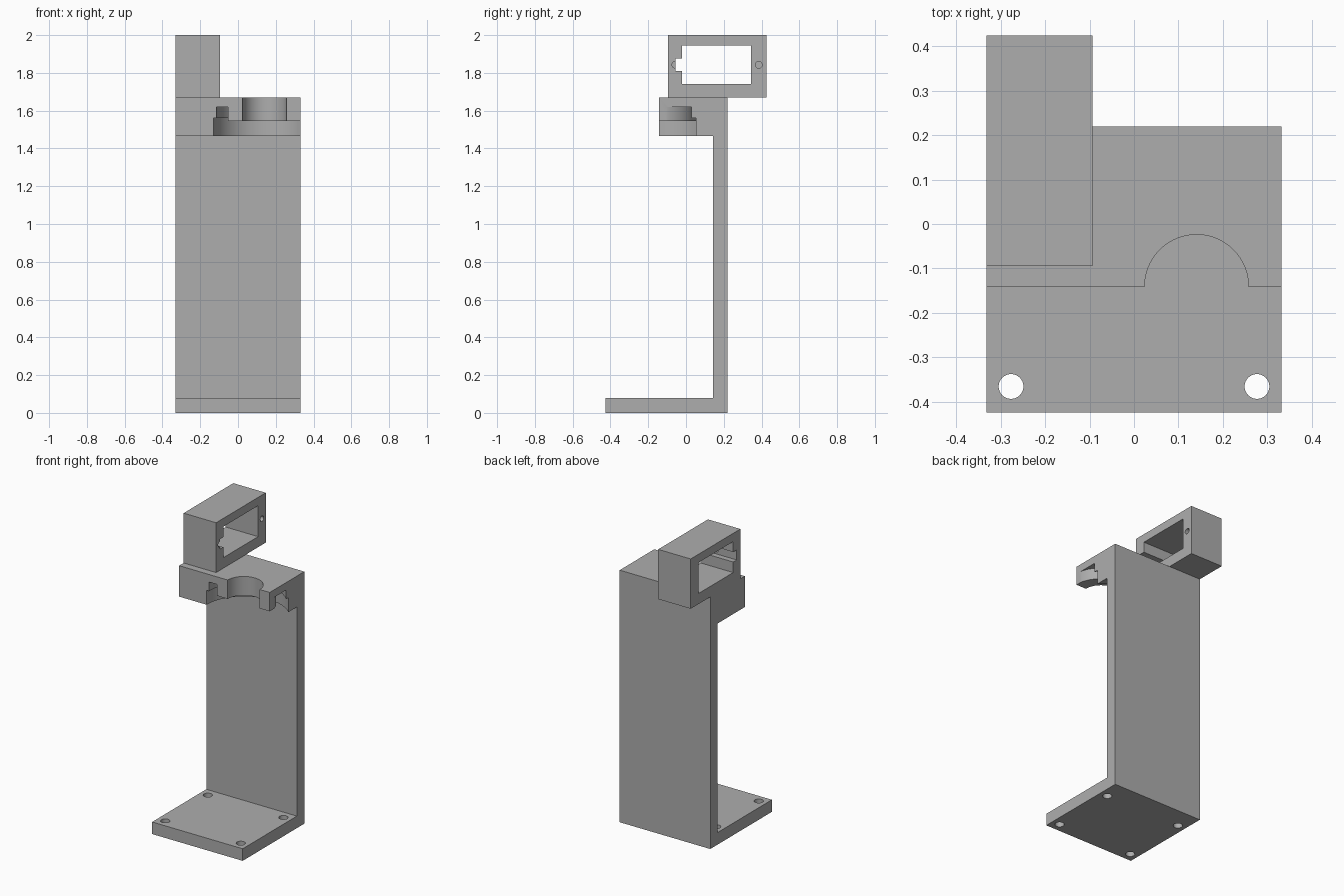
import bpy, bmesh
from math import tau
from mathutils import Matrix, Vector

default = bpy.data.objects.get("Cube")
if default:
    bpy.data.objects.remove(default, do_unlink=True)

# Single grey plastic
GREY = (0.42, 0.42, 0.42, 1)
grey = bpy.data.materials.new("grey plastic")
grey.use_nodes = True
grey.diffuse_color = GREY
grey.node_tree.nodes["Principled BSDF"].inputs["Base Color"].default_value = GREY


def make(name, bm):
    bmesh.ops.recalc_face_normals(bm, faces=bm.faces)
    mesh = bpy.data.meshes.new(name)
    bm.to_mesh(mesh)
    bm.free()
    mesh.materials.append(grey)
    obj = bpy.data.objects.new(name, mesh)
    bpy.context.collection.objects.link(obj)
    return obj


def extrude_x(name, profile, x0, x1):
    """Prism along x from a (y, z) outline."""
    bm = bmesh.new()
    face = bm.faces.new([bm.verts.new((x0, y, z)) for y, z in profile])
    out = bmesh.ops.extrude_face_region(bm, geom=[face])
    verts = [v for v in out["geom"] if isinstance(v, bmesh.types.BMVert)]
    bmesh.ops.translate(bm, verts=verts, vec=(x1 - x0, 0, 0))
    return make(name, bm)


def rect(y0, y1, z0, z1):
    return [(y0, z0), (y1, z0), (y1, z1), (y0, z1)]


def cylinder(name, centre, radius, depth, axis="Z"):
    bm = bmesh.new()
    turn = Vector((0, 0, 1)).rotation_difference(Vector((axis == "X", 0, axis == "Z")))
    bmesh.ops.create_cone(bm, cap_ends=True, segments=32, radius1=radius, radius2=radius,
                          depth=depth, matrix=Matrix.Translation(centre) @ turn.to_matrix().to_4x4())
    return make(name, bm)


def lathe(name, profile, centre, steps=96):
    """Solid of revolution about z from an (r, z) outline starting and ending on the axis."""
    bm = bmesh.new()
    verts = [bm.verts.new((r, 0, z)) for r, z in profile]
    edges = [bm.edges.new(pair) for pair in zip(verts, verts[1:])]
    bmesh.ops.spin(bm, geom=verts + edges, cent=(0, 0, 0), axis=(0, 0, 1),
                   angle=tau, steps=steps, use_duplicate=False)
    bmesh.ops.remove_doubles(bm, verts=bm.verts, dist=1e-5)
    bmesh.ops.translate(bm, verts=bm.verts, vec=centre)
    return make(name, bm)


def cut(obj, cutters):
    bpy.context.view_layer.objects.active = obj
    for cutter in cutters:
        cutter.hide_render = True
        mod = obj.modifiers.new("cut", "BOOLEAN")
        mod.operation = "DIFFERENCE"
        mod.solver = "EXACT"
        mod.object = cutter
        bpy.ops.object.modifier_apply(modifier=mod.name)
        bpy.data.objects.remove(cutter, do_unlink=True)


# Stand: foot plate, upright and overhanging head in one side profile
W = 0.332
stand = extrude_x("stand", [(-0.425, 0), (0.22, 0), (0.22, 1.67), (-0.142, 1.67),
                            (-0.142, 1.465), (0.142, 1.465), (0.142, 0.08), (-0.425, 0.08)], -W, W)

# Stepped round seat with an annular groove under the head
seat = lathe("seat_cutter", [(0, 1.4), (0.272, 1.4), (0.272, 1.56), (0.255, 1.56),
                             (0.255, 1.62), (0.195, 1.62), (0.195, 1.545),
                             (0.117, 1.545), (0.117, 1.75), (0, 1.75)], (0.141, -0.141, 0))
# Four screw holes in the foot
holes = [cylinder("foot_hole_cutter", (x, y, 0.04), 0.028, 0.2)
         for x in (-0.277, 0.277) for y in (-0.366, 0.08)]
cut(stand, [seat] + holes)

# Motor holder: hollow box on the head
LEFT, RIGHT = -W, -0.094
holder = extrude_x("motor_holder", rect(-0.095, 0.425, 1.67, 2.0), LEFT, RIGHT)
# Window with a cable notch on its front side
window = extrude_x("window_cutter", [(-0.02, 1.74), (0.345, 1.74), (0.345, 1.945), (-0.02, 1.945),
                                     (-0.02, 1.876), (-0.056, 1.876), (-0.056, 1.81), (-0.02, 1.81)],
                   LEFT - 0.1, RIGHT + 0.1)
# Blind screw holes
pilots = [cylinder("pilot_cutter", (RIGHT, y, 1.843), 0.018, 0.2, "X") for y in (-0.056, 0.385)]
cut(holder, [window] + pilots)

# Smooth the round walls, keep the edges crisp
bpy.ops.object.select_all(action="DESELECT")
for obj in (stand, holder):
    obj.select_set(True)
bpy.context.view_layer.objects.active = stand
bpy.ops.object.shade_smooth_by_angle()
